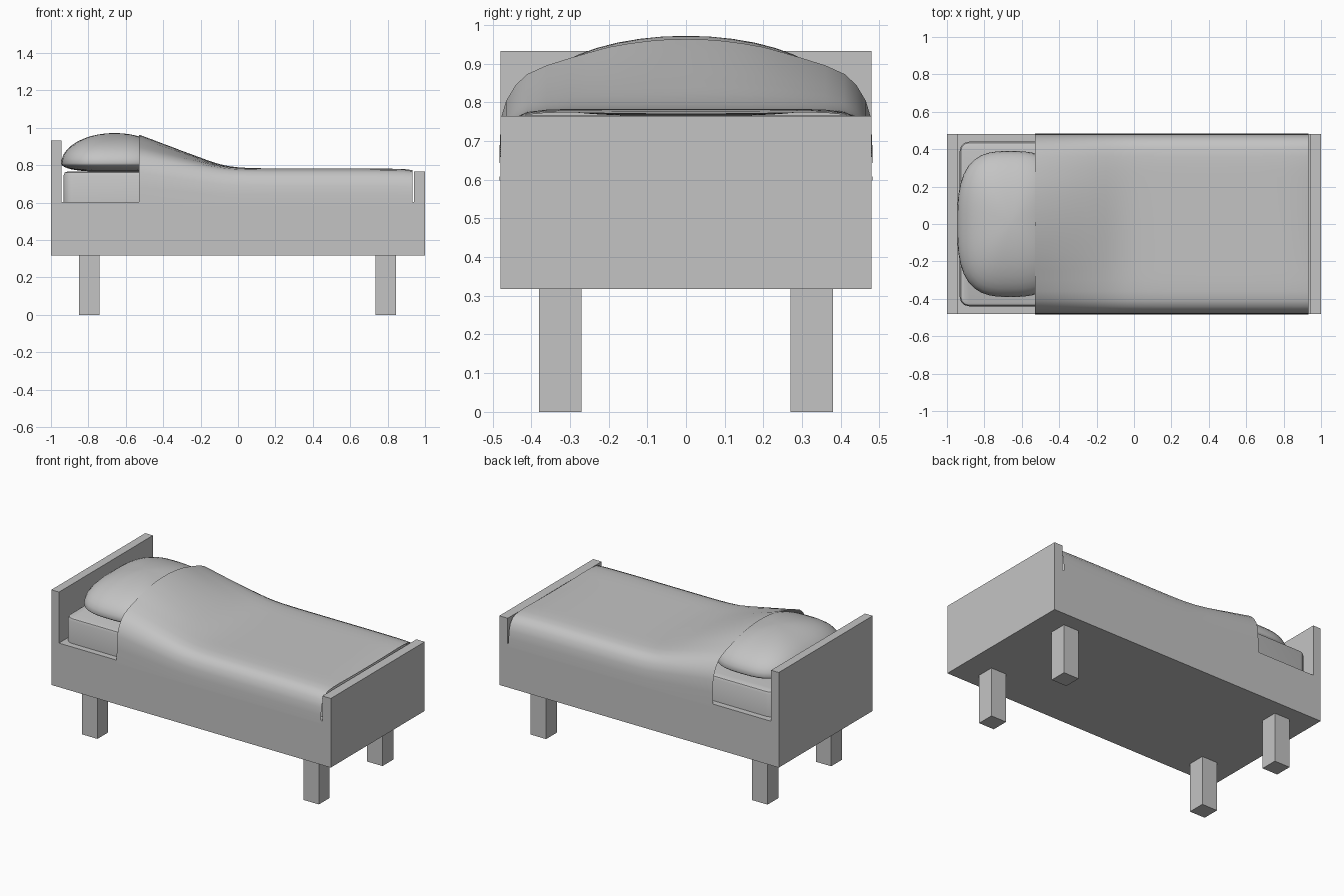
import bpy, bmesh, math

if "Cube" in bpy.data.objects:
    bpy.data.objects.remove(bpy.data.objects["Cube"])

grey = bpy.data.materials.new("plain grey")
grey.diffuse_color = (0.55, 0.55, 0.55, 1)
grey.use_nodes = True
grey.node_tree.nodes["Principled BSDF"].inputs["Base Color"].default_value = grey.diffuse_color


def make(name, verts, faces, smooth=False):
    me = bpy.data.meshes.new(name)
    me.from_pydata(verts, [], faces)
    bm = bmesh.new()
    bm.from_mesh(me)
    bmesh.ops.recalc_face_normals(bm, faces=bm.faces)
    bm.to_mesh(me)
    bm.free()
    me.materials.append(grey)
    for p in me.polygons:
        p.use_smooth = smooth
    ob = bpy.data.objects.new(name, me)
    bpy.context.collection.objects.link(ob)
    return ob


def box(name, x0, x1, y0, y1, z0, z1):
    v = [(x, y, z) for x in (x0, x1) for y in (y0, y1) for z in (z0, z1)]
    f = [(0, 1, 3, 2), (4, 6, 7, 5), (0, 4, 5, 1), (2, 3, 7, 6), (0, 2, 6, 4), (1, 5, 7, 3)]
    return make(name, v, f)


# Frame: side profile with headboard and footboard, extruded across the bed
prof = [(-1, .318), (1, .318), (1, .765), (.94, .765), (.94, .603),
        (-.945, .603), (-.945, .933), (-1, .933)]
n = len(prof)
make("bed_frame", [(x, y, z) for y in (-.48, .48) for x, z in prof],
     [tuple(range(n)), tuple(range(n, 2 * n))] +
     [(i, (i + 1) % n, (i + 1) % n + n, i + n) for i in range(n)])

# Legs
for xn, x in (("head", -.795), ("foot", .79)):
    for yn, y in (("front", -.325), ("back", .325)):
        box(f"{yn}_{xn}_leg", x - .055, x + .055, y - .055, y + .055, 0, .318)

# Mattress with rounded corners and a soft top edge
mat = box("mattress", -.932, .925, -.44, .44, .595, .766)
bm = bmesh.new()
bm.from_mesh(mat.data)
vert_edges = [e for e in bm.edges if abs(e.verts[0].co.z - e.verts[1].co.z) > .1]
bmesh.ops.bevel(bm, geom=vert_edges, offset=.05, segments=3, profile=.5, affect='EDGES')
top_edges = [e for e in bm.edges if all(v.co.z > .76 for v in e.verts) and len(e.link_faces) == 2]
bmesh.ops.bevel(bm, geom=top_edges, offset=.02, segments=2, profile=.5, affect='EDGES')
bm.to_mesh(mat.data)
bm.free()
bpy.context.view_layer.objects.active = mat
mat.select_set(True)
bpy.ops.object.shade_smooth_by_angle(angle=math.radians(35))
mat.select_set(False)

# Pillow: domed top, shallow underside, rounded-rectangle plan
SEG, ROWS = 48, 20
verts, faces = [], []
for j in range(1, ROWS):
    t = -math.pi / 2 + math.pi * j / ROWS
    r, s = math.cos(t), math.sin(t)
    r = r if s > 0 else r ** .6
    z = .81 + s * (.162 if s > 0 else .045)
    for i in range(SEG):
        a = 2 * math.pi * i / SEG
        c, d = math.cos(a), math.sin(a)
        k = r / (abs(c) ** 3 + abs(d) ** 3) ** (1 / 3)
        verts.append((-.66 + .285 * k * c, .39 * k * d, z))
for j in range(ROWS - 2):
    for i in range(SEG):
        q = (i + 1) % SEG
        faces.append((j * SEG + i, j * SEG + q, (j + 1) * SEG + q, (j + 1) * SEG + i))
lo, hi = len(verts), len(verts) + 1
verts += [(-.66, 0, .765), (-.66, 0, .972)]
last = (ROWS - 2) * SEG
for i in range(SEG):
    q = (i + 1) % SEG
    faces += [(lo, q, i), (hi, last + i, last + q)]
make("pillow", verts, faces, True)

# Blanket: half section (y, flat height, extra height over the pillow)
half = [(0, .783, .184), (.05, .783, .183), (.1, .783, .179), (.15, .783, .172),
        (.2, .783, .163), (.25, .783, .149), (.3, .783, .134), (.36, .781, .117),
        (.41, .775, .1), (.44, .762, .085), (.465, .733, .072), (.478, .69, .072),
        (.482, .64, .04), (.483, .585, 0)]
section = [(-y, z, b) for y, z, b in reversed(half[1:])] + half
# Along the bed (x, share of the extra height)
along = [(-.53, .98), (-.5, .92), (-.45, .82), (-.4, .715), (-.35, .615), (-.3, .51),
         (-.25, .41), (-.2, .31), (-.15, .21), (-.1, .125), (-.05, .065), (0, .03),
         (.06, .01), (.15, 0), (.4, 0), (.65, 0), (.8, -.01), (.89, -.03), (.932, -.07)]
verts = [(x, y, z + w * b) for x, w in along for y, z, b in section]
m = len(section)
faces = [(i * m + j, (i + 1) * m + j, (i + 1) * m + j + 1, i * m + j + 1)
         for i in range(len(along) - 1) for j in range(m - 1)]
make("blanket", verts, faces, True)
